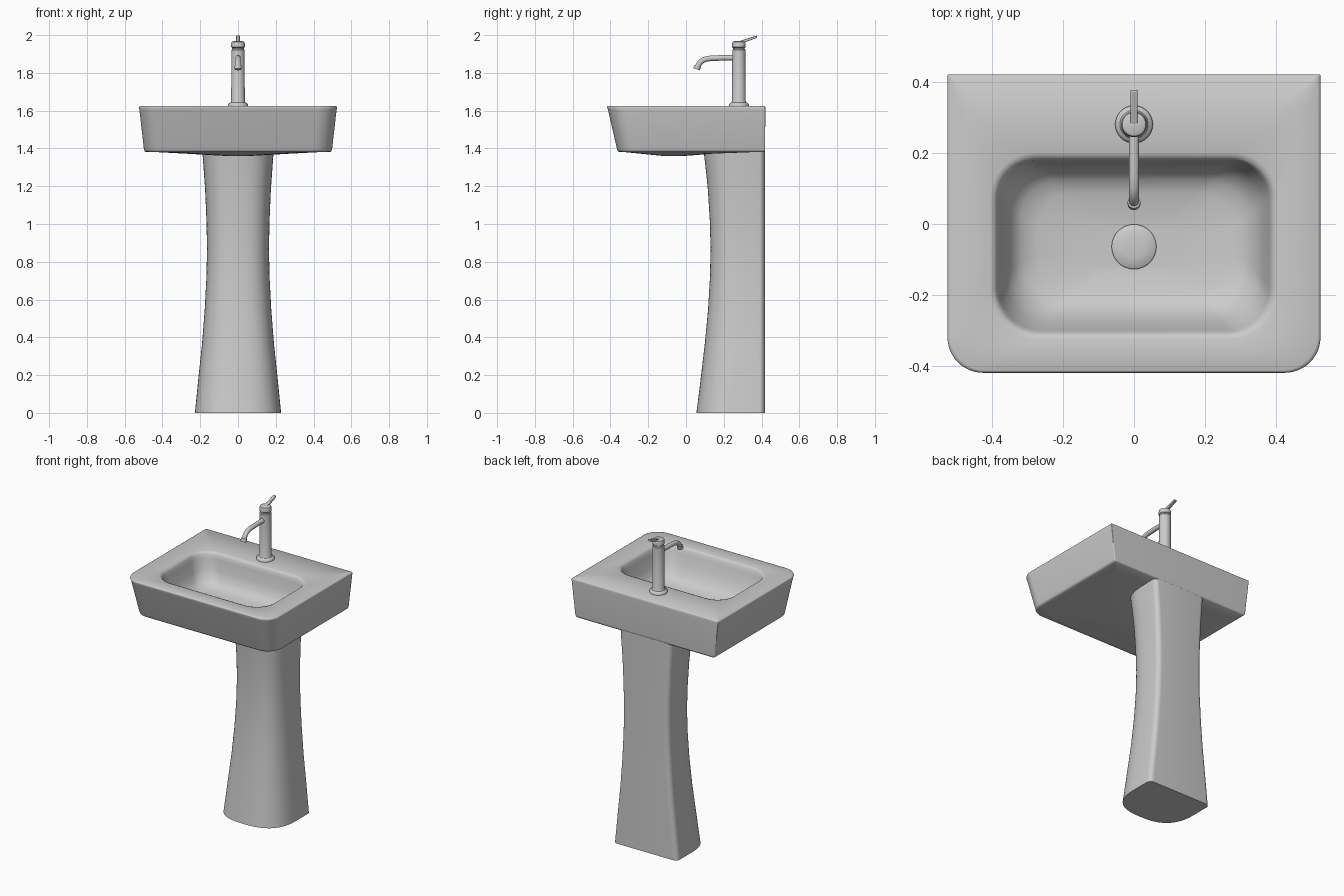
import bpy, bmesh, math
from mathutils import Vector


def finish(name, bm, angle=40):
    bmesh.ops.recalc_face_normals(bm, faces=bm.faces)
    mesh = bpy.data.meshes.new(name)
    bm.to_mesh(mesh)
    bm.free()
    ob = bpy.data.objects.new(name, mesh)
    bpy.context.collection.objects.link(ob)
    bpy.ops.object.select_all(action='DESELECT')
    ob.select_set(True)
    bpy.context.view_layer.objects.active = ob
    bpy.ops.object.shade_smooth_by_angle(angle=math.radians(angle))
    return ob


def loft(name, rings, angle=40):
    """Skin a list of equal-length point rings and cap both ends."""
    bm = bmesh.new()
    rows = [[bm.verts.new(p) for p in ring] for ring in rings]
    n = len(rows[0])
    for a, b in zip(rows, rows[1:]):
        for i in range(n):
            j = (i + 1) % n
            bm.faces.new((a[i], a[j], b[j], b[i]))
    bm.faces.new(rows[0])
    bm.faces.new(rows[-1])
    return finish(name, bm, angle)


def rounded_rect(hx, y0, y1, z, rf, rb, k=12):
    """Rounded rectangle ring with separate front and back corner radii."""
    pts = []
    for sx, sy, start in ((1, 1, 0), (-1, 1, 90), (-1, -1, 180), (1, -1, 270)):
        r = rb if sy > 0 else rf
        cx, cy = sx * (hx - r), (y1 - r if sy > 0 else y0 + r)
        for i in range(k + 1):
            t = math.radians(start + 90 * i / k)
            pts.append((cx + r * math.cos(t), cy + r * math.sin(t), z))
    return pts


def circle(x, y, z, r, n=32):
    return [(x + r * math.cos(2 * math.pi * i / n),
             y + r * math.sin(2 * math.pi * i / n), z) for i in range(n)]


def lathe(name, x, y, profile, angle=35):
    return loft(name, [circle(x, y, z, r) for r, z in profile], angle)


def tube(name, points, r):
    """Round tube along a path in the x = 0 plane."""
    rings = []
    for i, p in enumerate(points):
        d = (Vector(points[min(i + 1, len(points) - 1)])
             - Vector(points[max(i - 1, 0)])).normalized()
        side = Vector((-d.y, d.x))
        rings.append([(r * math.cos(t), p[0] + side.x * r * math.sin(t),
                       p[1] + side.y * r * math.sin(t))
                      for t in (2 * math.pi * j / 20 for j in range(20))])
    return loft(name, rings)


# Basin: underside, tapered walls, flat rim, hollow bowl
loft("basin", [rounded_rect(*s) for s in (
    (0.06, -0.12, -0.01, 1.360, 0.05, 0.05),
    (0.27, -0.24, 0.14, 1.372, 0.10, 0.08),
    (0.42, -0.32, 0.34, 1.380, 0.10, 0.02),
    (0.486, -0.352, 0.414, 1.381, 0.09, 0.006),
    (0.494, -0.360, 0.418, 1.385, 0.095, 0.006),
    (0.498, -0.365, 0.419, 1.395, 0.10, 0.006),
    (0.522, -0.413, 0.420, 1.605, 0.10, 0.004),
    (0.524, -0.418, 0.420, 1.617, 0.10, 0.004),
    (0.522, -0.417, 0.419, 1.623, 0.10, 0.004),
    (0.516, -0.411, 0.415, 1.626, 0.10, 0.004),
    (0.405, -0.325, 0.200, 1.624, 0.14, 0.13),
    (0.393, -0.313, 0.188, 1.620, 0.13, 0.12),
    (0.385, -0.305, 0.180, 1.609, 0.125, 0.115),
    (0.379, -0.298, 0.176, 1.585, 0.12, 0.11),
    (0.362, -0.275, 0.164, 1.520, 0.12, 0.11),
    (0.343, -0.250, 0.148, 1.470, 0.12, 0.11),
    (0.315, -0.222, 0.122, 1.442, 0.12, 0.11),
    (0.270, -0.190, 0.085, 1.428, 0.11, 0.10),
    (0.150, -0.130, 0.010, 1.420, 0.065, 0.065),
    (0.060, -0.120, -0.010, 1.418, 0.05, 0.05))], 60)

# Drain plug
lathe("drain_plug", 0, -0.064, [(0.05, 1.415), (0.063, 1.422), (0.063, 1.430),
                                (0.058, 1.434), (0.03, 1.437), (0.005, 1.438)])


# Pedestal: D-shaped column, rounded front, flat back, waisted
def d_section(w, yf, z, back=0.417, r=0.03, n=40):
    yc = yf + (back - yf) * 0.62
    pts = []
    for i in range(n + 1):
        t = math.pi * i / n
        c, s = math.cos(t), math.sin(t)
        pts.append((-w * math.copysign(abs(c) ** 0.76, c),
                    yc - (yc - yf) * abs(s) ** 0.76, z))
    for cx, start in ((w - r, 0), (-w + r, 90)):
        for i in range(7):
            t = math.radians(start + 15 * i)
            pts.append((cx + r * math.cos(t), back - r + r * math.sin(t), z))
    return pts


loft("pedestal", [d_section(*s) for s in (
    (0.228, 0.055, 0.0), (0.218, 0.068, 0.1), (0.208, 0.080, 0.2),
    (0.190, 0.100, 0.37), (0.176, 0.117, 0.55), (0.167, 0.127, 0.72),
    (0.164, 0.130, 0.87), (0.167, 0.126, 1.02), (0.174, 0.116, 1.18),
    (0.181, 0.106, 1.28), (0.189, 0.093, 1.39))], 50)

# Tap body with flange, neck groove and cap
lathe("tap_body", 0, 0.28, [
    (0.053, 1.620), (0.053, 1.632), (0.049, 1.638), (0.040, 1.643),
    (0.036, 1.652), (0.035, 1.922), (0.031, 1.926), (0.031, 1.932),
    (0.036, 1.936), (0.036, 1.955), (0.033, 1.964), (0.024, 1.968)])

# Spout, outlet and lever
tube("spout", [(0.27, 1.880), (0.20, 1.880), (0.13, 1.877), (0.105, 1.873),
               (0.088, 1.866), (0.074, 1.854), (0.065, 1.840), (0.059, 1.826)], 0.0145)
tube("spout_outlet", [(0.062, 1.838), (0.056, 1.819)], 0.018)
lever = loft("lever", [[(sx * 0.010, y + 0.3 * sz * h, z + sz * -h)
                        for sx, sz in ((-1, -1), (1, -1), (1, 1), (-1, 1))]
                       for y, z, h in ((0.265, 1.954, 0.008), (0.376, 1.992, 0.006))])
bevel = lever.modifiers.new("soft_edges", 'BEVEL')
bevel.width, bevel.segments = 0.003, 2
